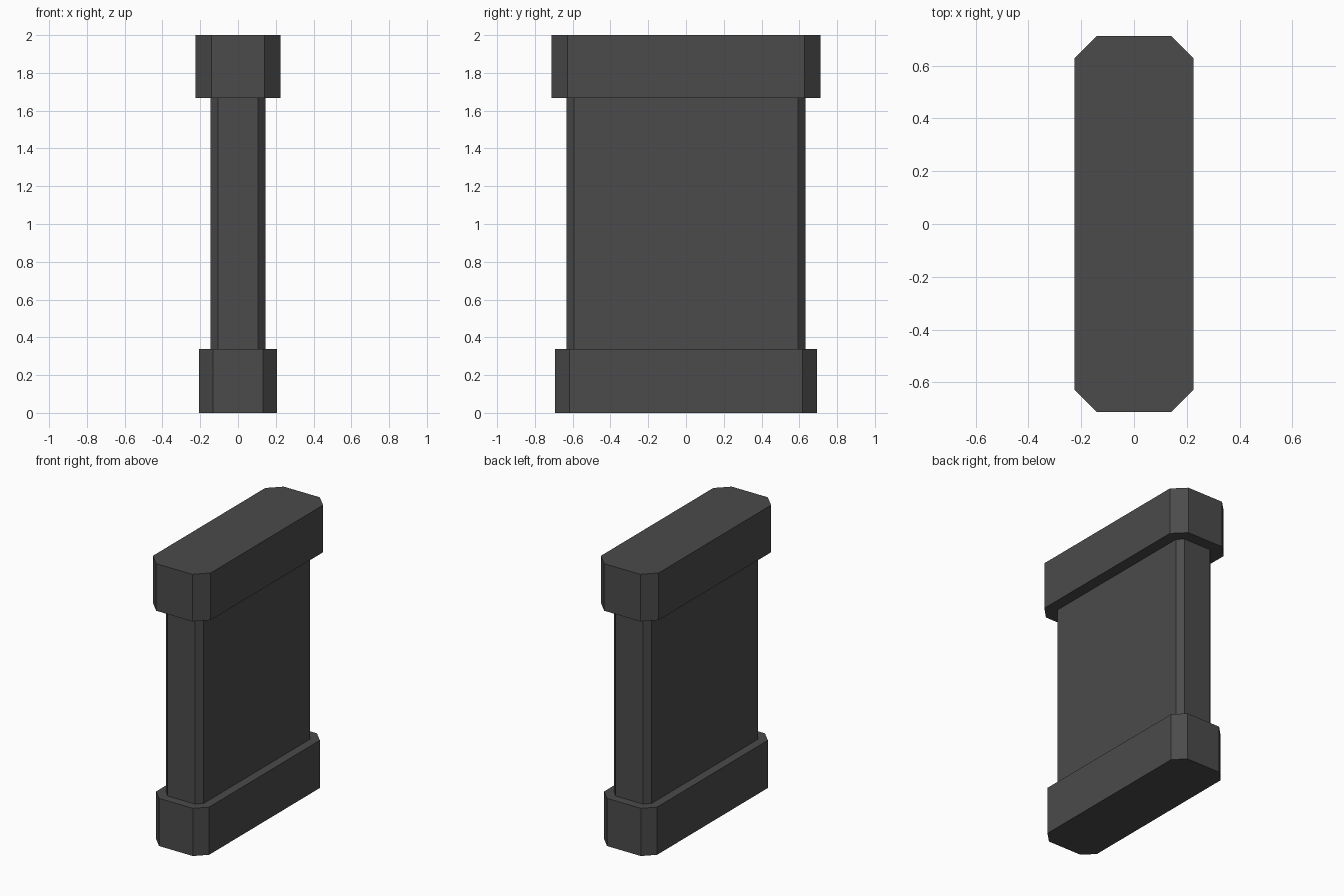
import bpy
import bmesh

cube = bpy.data.objects.get("Cube")
if cube:
    bpy.data.objects.remove(cube, do_unlink=True)

# Single dark grey finish
grey = bpy.data.materials.new("dark_grey")
grey.use_nodes = True
colour = (0.07, 0.07, 0.07, 1)
grey.diffuse_color = colour
grey.node_tree.nodes["Principled BSDF"].inputs["Base Color"].default_value = colour


def chamfered_block(name, half_x, half_y, cut, bottom, top):
    """Upright block whose four vertical corners are cut at 45 degrees."""
    quarter = [(half_x, half_y - cut), (half_x - cut, half_y)]
    outline = (quarter
               + [(-x, y) for x, y in reversed(quarter)]
               + [(-x, -y) for x, y in quarter]
               + [(x, -y) for x, y in reversed(quarter)])
    bm = bmesh.new()
    base = bm.faces.new([bm.verts.new((x, y, bottom)) for x, y in outline])
    extruded = bmesh.ops.extrude_face_region(bm, geom=[base], use_keep_orig=True)
    raised = [g for g in extruded["geom"] if isinstance(g, bmesh.types.BMVert)]
    bmesh.ops.translate(bm, verts=raised, vec=(0, 0, top - bottom))
    bmesh.ops.recalc_face_normals(bm, faces=bm.faces)
    mesh = bpy.data.meshes.new(name)
    bm.to_mesh(mesh)
    bm.free()
    mesh.materials.append(grey)
    obj = bpy.data.objects.new(name, mesh)
    bpy.context.collection.objects.link(obj)
    return obj


# Foot, slimmer wall between, and the slightly wider cap
chamfered_block("base", 0.207, 0.693, 0.075, 0, 0.337)
chamfered_block("shaft", 0.146, 0.632, 0.039, 0.337, 1.667)
chamfered_block("cap", 0.226, 0.712, 0.085, 1.667, 2)
